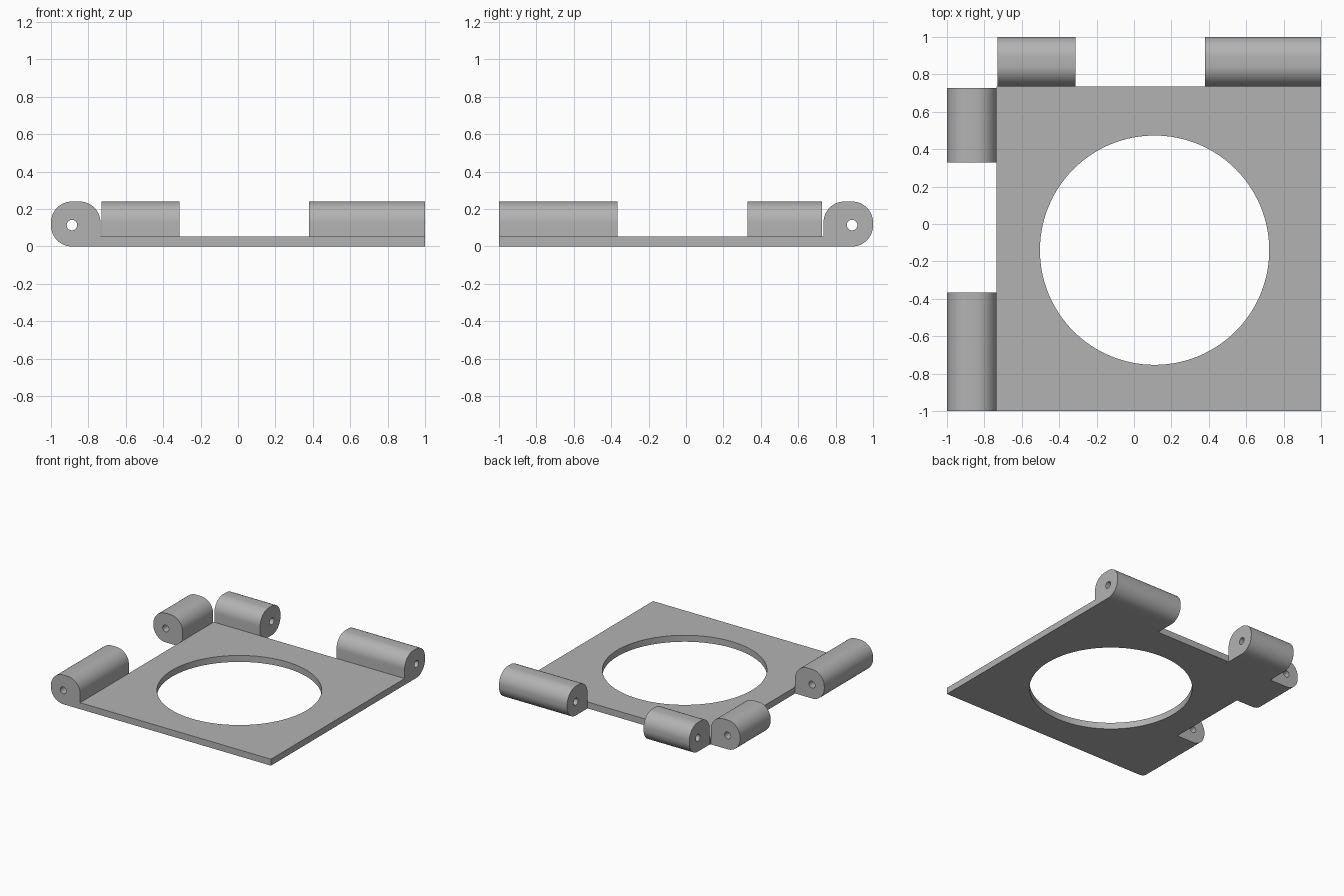
import bpy, bmesh
from math import sin, cos, pi, radians
from mathutils import Vector

cube = bpy.data.objects.get("Cube")
if cube:
    bpy.data.objects.remove(cube, do_unlink=True)

grey = bpy.data.materials.new("plain grey")
grey.use_nodes = True
COLOUR = (0.45, 0.45, 0.45, 1)
grey.diffuse_color = COLOUR
grey.node_tree.nodes["Principled BSDF"].inputs["Base Color"].default_value = COLOUR

LOW, HIGH = -1.0, 1.0
EDGE = 0.735          # plate side that carries the knuckles
THICK = 0.053
WIDTH = HIGH - EDGE   # knuckle width
TALL = 0.24
R = 0.112             # knuckle rounding


def arc(cx, cy, r, start, end, n):
    """Points on an arc, angles in quarter turns."""
    return [(cx + r * cos(a), cy + r * sin(a))
            for a in (pi / 2 * (start + (end - start) * i / n) for i in range(n + 1))]


def prism(name, outline, hole, place, depth):
    """Fill an outline with a hole, place it in space and extrude it."""
    bm = bmesh.new()
    for loop in (outline, hole):
        vs = [bm.verts.new(place(*p)) for p in loop]
        for i, v in enumerate(vs):
            bm.edges.new((vs[i - 1], v))
    bmesh.ops.triangle_fill(bm, use_beauty=True, edges=bm.edges[:])
    ext = bmesh.ops.extrude_face_region(bm, geom=bm.faces[:], use_keep_orig=True)
    top = [g for g in ext["geom"] if isinstance(g, bmesh.types.BMVert)]
    bmesh.ops.translate(bm, verts=top, vec=Vector(depth))
    bmesh.ops.recalc_face_normals(bm, faces=bm.faces[:])
    mesh = bpy.data.meshes.new(name)
    bm.to_mesh(mesh)
    bm.free()
    mesh.materials.append(grey)
    obj = bpy.data.objects.new(name, mesh)
    bpy.context.collection.objects.link(obj)
    bpy.ops.object.select_all(action="DESELECT")
    obj.select_set(True)
    bpy.context.view_layer.objects.active = obj
    bpy.ops.object.shade_smooth_by_angle(angle=radians(30))


# Flat plate with a large round opening
prism("plate",
      [(-EDGE, LOW), (HIGH, LOW), (HIGH, EDGE), (-EDGE, EDGE)],
      arc(0.11, -0.14, 0.613, 0, 4, 128)[:-1],
      lambda x, y: (x, y, 0), (0, 0, THICK))

# Knuckle section: square inner foot, rounded outside and top, pin hole
section = ([(0, 0)]
           + arc(WIDTH - R, R, R, -1, 0, 16)
           + arc(WIDTH - R, TALL - R, R, 0, 1, 16)
           + arc(R, TALL - R, R, 1, 2, 16))
pin_hole = arc(WIDTH - R, R + 0.002, 0.028, 0, 4, 32)[:-1]

# Knuckles along the right side
for name, y0, y1 in (("right_front_knuckle", LOW, -0.367),
                     ("right_back_knuckle", 0.33, 0.727)):
    prism(name, section, pin_hole,
          lambda u, z: (-EDGE - u, y0, z), (0, y1 - y0, 0))

# Knuckles along the back side
for name, x0, x1 in (("back_right_knuckle", -0.73, -0.314),
                     ("back_left_knuckle", 0.38, HIGH)):
    prism(name, section, pin_hole,
          lambda u, z: (x0, EDGE + u, z), (x1 - x0, 0, 0))
